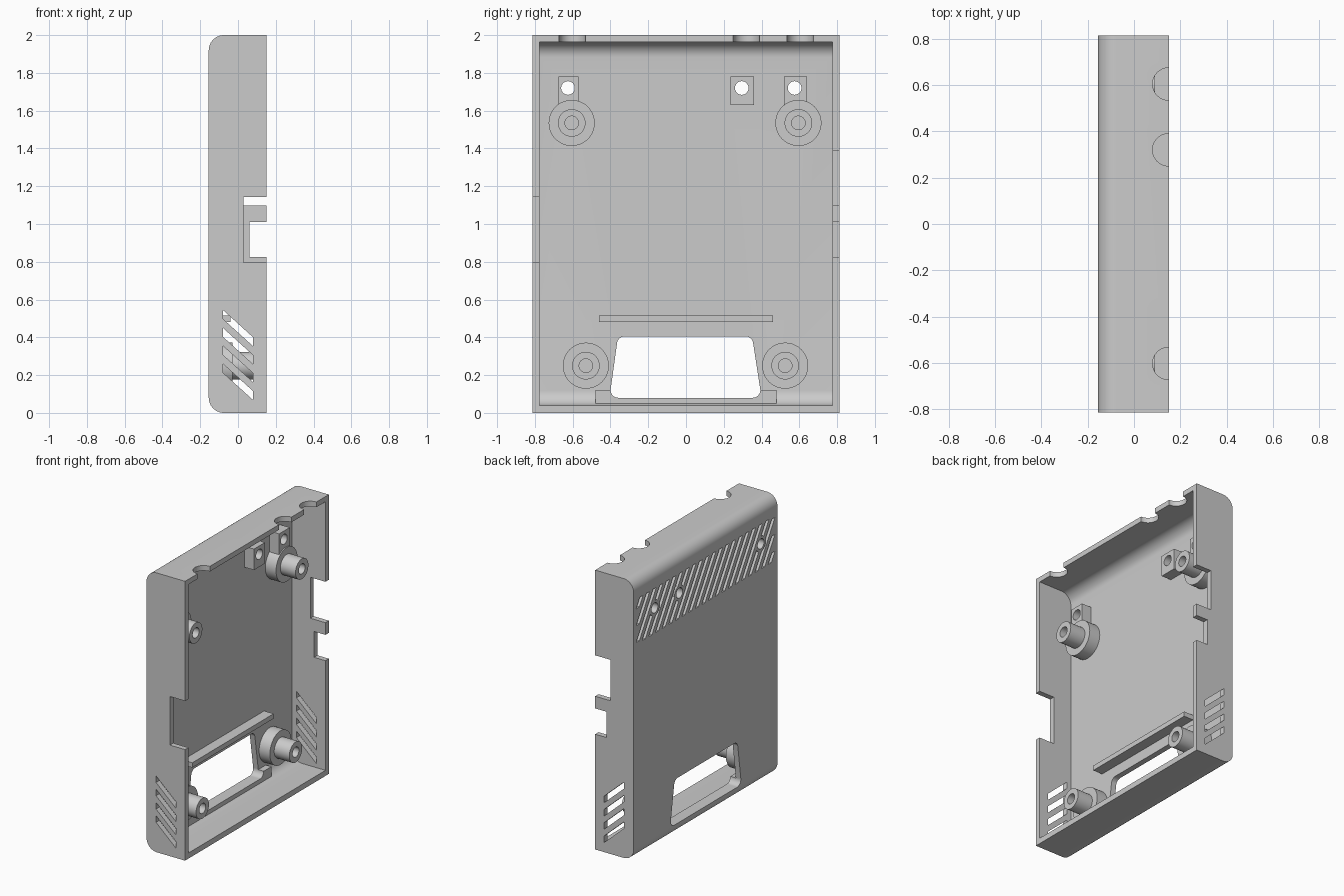
import bpy, bmesh, math
from mathutils import Vector

if "Cube" in bpy.data.objects:
    bpy.data.objects.remove(bpy.data.objects["Cube"], do_unlink=True)

grey = bpy.data.materials.new("plain grey")
grey.use_nodes = True
colour = (0.6, 0.6, 0.6, 1)
grey.diffuse_color = colour
grey.node_tree.nodes["Principled BSDF"].inputs["Base Color"].default_value = colour

X0, X1 = -0.155, 0.15      # back face and open rim
Y, H = 0.813, 2.0          # half width and height
FLOOR = -0.115             # inner face of the back plate


def rounded(points, radii, steps=8):
    """Polygon with arcs of the given radii at its corners."""
    out, n = [], len(points)
    for i, r in enumerate(radii):
        p = Vector(points[i])
        if not r:
            out.append(p)
            continue
        a = (Vector(points[i - 1]) - p).normalized()
        b = (Vector(points[(i + 1) % n]) - p).normalized()
        half = math.acos(a.dot(b)) / 2
        centre = p + (a + b).normalized() * (r / math.sin(half))
        start = p + a * (r / math.tan(half)) - centre
        end = p + b * (r / math.tan(half)) - centre
        for k in range(steps + 1):
            out.append(centre + start.lerp(end, k / steps).normalized() * r)
    return out


def rect(u0, u1, v0, v1):
    return [(u0, v0), (u1, v0), (u1, v1), (u0, v1)]


def circle(u, v, r, n=40):
    return [(u + r * math.cos(math.tau * k / n), v + r * math.sin(math.tau * k / n)) for k in range(n)]


def finish(name, bm):
    bmesh.ops.recalc_face_normals(bm, faces=bm.faces)
    mesh = bpy.data.meshes.new(name)
    bm.to_mesh(mesh)
    bm.free()
    mesh.materials.append(grey)
    ob = bpy.data.objects.new(name, mesh)
    bpy.context.collection.objects.link(ob)
    return ob


def prism(name, profiles, axis, lo, hi):
    """Extrude profiles along an axis: x takes (y,z), y takes (x,z), z takes (x,y)."""
    place = {"x": lambda u, v, w: (w, u, v), "y": lambda u, v, w: (u, w, v),
             "z": lambda u, v, w: (u, v, w)}[axis]
    bm = bmesh.new()
    for prof in profiles:
        a = [bm.verts.new(place(*p, lo)) for p in prof]
        b = [bm.verts.new(place(*p, hi)) for p in prof]
        bm.faces.new(a)
        bm.faces.new(b[::-1])
        for i in range(len(a)):
            bm.faces.new((a[i - 1], a[i], b[i], b[i - 1]))
    return finish(name, bm)


def combine(ob, steps):
    """Apply boolean steps in order, then remove the helpers."""
    for op, tool in steps:
        tool.hide_render = True
        mod = ob.modifiers.new(tool.name, "BOOLEAN")
        mod.operation, mod.object, mod.solver = op, tool, "EXACT"
    dg = bpy.context.evaluated_depsgraph_get()
    mesh = bpy.data.meshes.new_from_object(ob.evaluated_get(dg))
    ob.modifiers.clear()
    ob.data = mesh
    for _, tool in steps:
        bpy.data.objects.remove(tool, do_unlink=True)


# Tray body: outer and inner sections with rounded back edges
outer = rounded(rect(X0, X1, 0, H), [0.08, 0, 0, 0.08])
inner = rounded(rect(FLOOR, X1 + 0.1, 0.04, 1.963), [0.08, 0, 0, 0.08])
shell = prism("case_shell", [outer], "y", -Y, Y)
cavity = prism("cavity_cutter", [inner], "y", -0.775, 0.775)

# Raised lip under the window, and the trapezoid window itself
lip = prism("window_lip", [rect(-0.125, -0.072, 0.03, 0.12)], "y", -0.48, 0.48)
trapezoid = rounded([(-0.405, 0.08), (0.4, 0.08), (0.35, 0.405), (-0.36, 0.405)], [0.04] * 4)
window = prism("window_cutter", [trapezoid], "x", -0.3, 0)

# Slanted vents through both side walls
vents = []
for k in range(4):
    z = 0.545 - 0.095 * k
    vents.append([(-0.08, z), (-0.08, z - 0.047), (0.08, z - 0.192), (0.08, z - 0.145)])
vents = prism("vent_cutter", vents, "y", -1, 1)

# Port notches in the side walls and cable notches in the top wall
right_port = prism("right_port_cutter", [rect(0.03, 0.3, 0.795, 1.143)], "y", -1, -0.7)
left_ports = prism("left_port_cutter", [rect(0.06, 0.3, 0.825, 1.01),
                                        rect(0.03, 0.3, 1.097, 1.39)], "y", 0.7, 1)
cables = prism("cable_cutter", [circle(X1, y, 0.07) for y in (-0.602, 0.32, 0.604)], "z", 1.9, 2.1)

# Shallow slanted grooves across the upper back
LOW, HIGH, SLANT, EDGE, PITCH, WIDTH = 1.54, 1.86, 0.62, 0.785, 0.075, 0.036
MIDDLE, W = (LOW + HIGH) / 2, WIDTH / 2
grooves = []
for k in range(-12, 13):
    y = k * PITCH
    low = max(LOW, MIDDLE + (y - EDGE + W) / SLANT)
    high = min(HIGH, MIDDLE + (y + EDGE - W) / SLANT)
    if high - low > 0.03:
        y_low, y_high = y - SLANT * (low - MIDDLE), y - SLANT * (high - MIDDLE)
        grooves.append([(y_low - W, low), (y_low + W, low), (y_high + W, high), (y_high - W, high)])
grooves = prism("groove_cutter", grooves, "x", -0.3, X0 + 0.02)

# Screw holes with plain collars on the grooved back
HOLES = [(-0.625, 1.72), (0.295, 1.72), (0.575, 1.72)]
collars = prism("collar_tool", [circle(y, z, 0.055) for y, z in HOLES], "x", X0, -0.125)
holes = prism("hole_cutter", [circle(y, z, 0.036) for y, z in HOLES], "x", -0.3, 0.1)

# Square pads around the screw holes inside
blocks = prism("hole_blocks", [rect(-0.675, -0.57, 1.6, 1.78), rect(0.235, 0.36, 1.63, 1.78),
                               rect(0.52, 0.64, 1.6, 1.78)], "x", -0.125, -0.038)

combine(shell, [("DIFFERENCE", cavity), ("UNION", lip), ("DIFFERENCE", window),
                ("DIFFERENCE", vents), ("DIFFERENCE", right_port), ("DIFFERENCE", left_ports),
                ("DIFFERENCE", cables), ("DIFFERENCE", grooves), ("UNION", collars),
                ("UNION", blocks), ("DIFFERENCE", holes)])

# Ledge above the window
ledge = prism("window_ledge", [rect(-0.125, -0.04, 0.48, 0.515)], "y", -0.46, 0.46)
parts = [shell, ledge]


# Stepped standoffs with blind screw holes
def standoff(name, y, z):
    bm = bmesh.new()
    profile = [(-0.125, 0), (-0.125, 0.122), (-0.03, 0.122), (-0.03, 0.073),
               (0.09, 0.073), (0.09, 0.036), (-0.03, 0.036), (-0.03, 0)]
    verts = [bm.verts.new((x, y + r, z)) for x, r in profile]
    edges = [bm.edges.new(pair) for pair in zip(verts, verts[1:])]
    bmesh.ops.spin(bm, geom=verts + edges, cent=(0, y, z), axis=(1, 0, 0),
                   angle=math.tau, steps=40, use_duplicate=False)
    bmesh.ops.remove_doubles(bm, verts=bm.verts, dist=0.0005)
    return finish(name, bm)


for name, y, z in [("upper_right", -0.605, 1.535), ("upper_left", 0.595, 1.535),
                   ("lower_right", -0.53, 0.25), ("lower_left", 0.525, 0.25)]:
    parts.append(standoff(name + "_standoff", y, z))

# Smooth the round surfaces, keep the edges sharp
bpy.ops.object.select_all(action="DESELECT")
for ob in parts:
    ob.select_set(True)
bpy.context.view_layer.objects.active = shell
bpy.ops.object.shade_smooth_by_angle(angle=math.radians(30))
